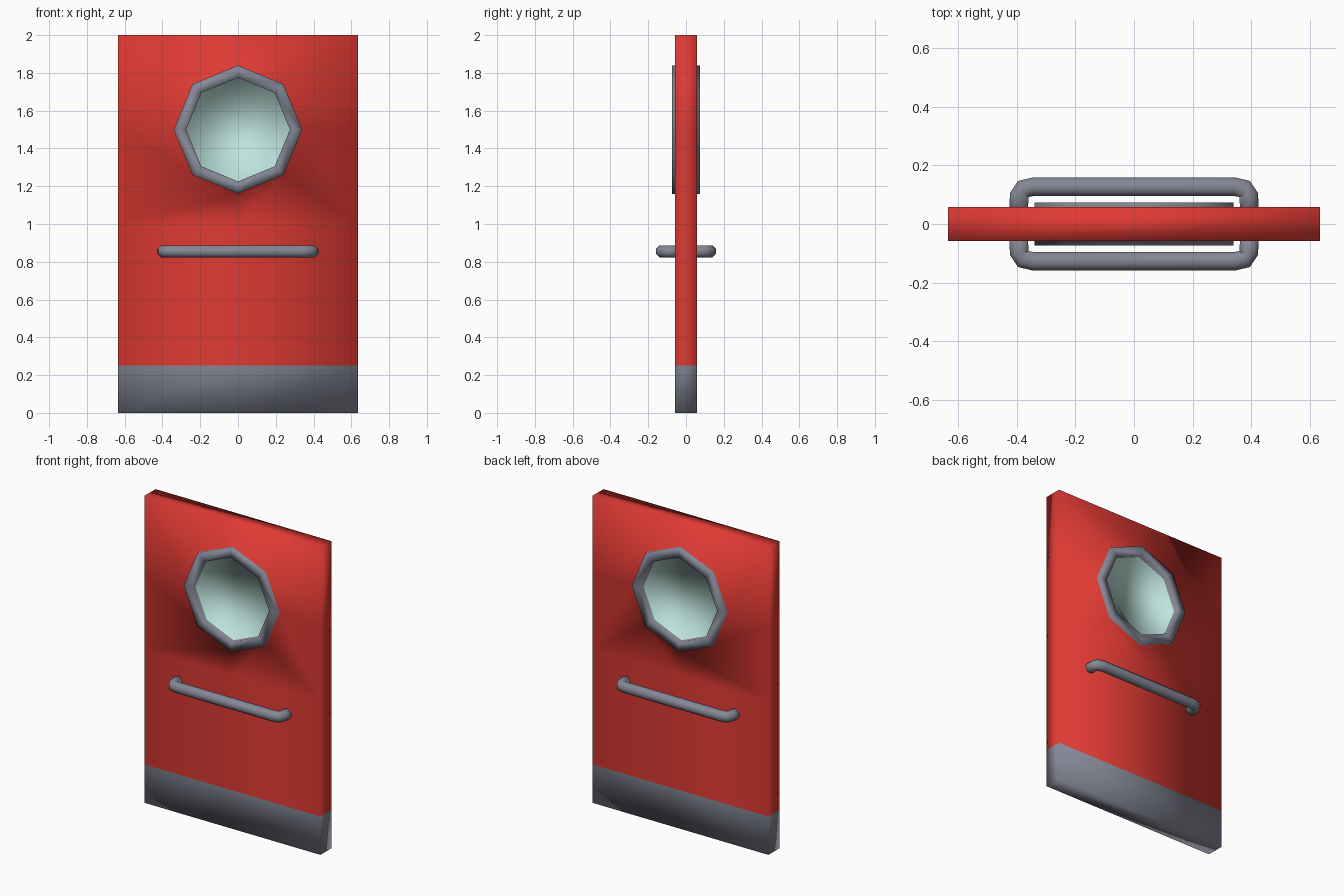
import bpy, bmesh, math
from mathutils import Vector

if "Cube" in bpy.data.objects:
    bpy.data.objects.remove(bpy.data.objects["Cube"])


def material(name, rgb):
    m = bpy.data.materials.new(name)
    m.diffuse_color = (*rgb, 1)
    m.use_nodes = True
    m.node_tree.nodes["Principled BSDF"].inputs["Base Color"].default_value = m.diffuse_color
    return m


RED = material("red paint", (0.74, 0.042, 0.033))
GREY = material("grey metal", (0.23, 0.24, 0.30))
GLASS = material("pale glass", (0.52, 0.78, 0.72))

W, T, H = 0.635, 0.058, 2.0      # half width, half thickness, height
KICK, MID, WIN = 0.25, 1.0, 1.5  # kick plate top, door middle, window centre


def finish(bm, name, mats):
    bmesh.ops.remove_doubles(bm, verts=bm.verts, dist=1e-5)
    bmesh.ops.recalc_face_normals(bm, faces=bm.faces)
    for f in bm.faces:
        f.smooth = True
    me = bpy.data.meshes.new(name)
    bm.to_mesh(me)
    bm.free()
    for m in mats:
        me.materials.append(m)
    ob = bpy.data.objects.new(name, me)
    bpy.context.collection.objects.link(ob)
    return ob


def build_door():
    bm = bmesh.new()

    def face(points, mat):
        f = bm.faces.new([bm.verts.new(p) for p in points])
        f.material_index = mat

    def octagon(r, y):
        return [(r * math.cos(i * math.pi / 4), y, WIN + r * math.sin(i * math.pi / 4))
                for i in range(8)]

    def band(a, b, mat):
        for i in range(8):
            j = (i + 1) % 8
            face([a[i], a[j], b[j], b[i]], mat)

    xs = (-W, 0, W)
    for s in (-1, 1):
        y = s * T
        # lower panel and kick plate
        for z0, z1, mat in ((0, KICK, 1), (KICK, MID, 0)):
            for x0, x1 in zip(xs, xs[1:]):
                face([(x0, y, z0), (x1, y, z0), (x1, y, z1), (x0, y, z1)], mat)
        # upper panel around the window
        frame = [(W, y, WIN), (W, y, H), (0, y, H), (-W, y, H),
                 (-W, y, WIN), (-W, y, MID), (0, y, MID), (W, y, MID)]
        # raised window rim, then recessed glass
        base, outer = octagon(0.34, y), octagon(0.34, s * 0.073)
        inner, pane = octagon(0.275, s * 0.073), octagon(0.275, s * 0.045)
        band(frame, base, 0)
        band(base, outer, 1)
        band(outer, inner, 1)
        band(inner, pane, 1)
        face(pane, 2)
    # side edges
    zs = (0, KICK, MID, WIN, H)
    for x in (-W, W):
        for z0, z1 in zip(zs, zs[1:]):
            face([(x, -T, z0), (x, T, z0), (x, T, z1), (x, -T, z1)], int(z1 <= KICK))
    # top and bottom edges
    for z, mat in ((0, 1), (H, 0)):
        for x0, x1 in zip(xs, xs[1:]):
            face([(x0, -T, z), (x1, -T, z), (x1, T, z), (x0, T, z)], mat)
    finish(bm, "door", [RED, GREY, GLASS])


def build_handle(name, s):
    # bar bent towards the door at both ends
    half = [(0.394, 0.03), (0.392, 0.10), (0.38, 0.119), (0.345, 0.127)]
    path = [Vector((x, s * y, 0.855)) for x, y in half]
    path += [Vector((-x, s * y, 0.855)) for x, y in reversed(half)]
    r = 0.032 / math.cos(math.pi / 8)
    bm = bmesh.new()
    rings = []
    for i, p in enumerate(path):
        d = (path[min(i + 1, len(path) - 1)] - path[max(i - 1, 0)]).normalized()
        side = Vector((-d.y, d.x, 0))
        ring = []
        for k in range(8):
            a = (k + 0.5) * math.pi / 4
            ring.append(bm.verts.new(p + side * r * math.cos(a) + Vector((0, 0, r * math.sin(a)))))
        rings.append(ring)
    for a, b in zip(rings, rings[1:]):
        for k in range(8):
            j = (k + 1) % 8
            bm.faces.new([a[k], a[j], b[j], b[k]])
    bm.faces.new(rings[0])
    bm.faces.new(rings[-1])
    finish(bm, name, [GREY])


build_door()
build_handle("front_handle", -1)
build_handle("back_handle", 1)
